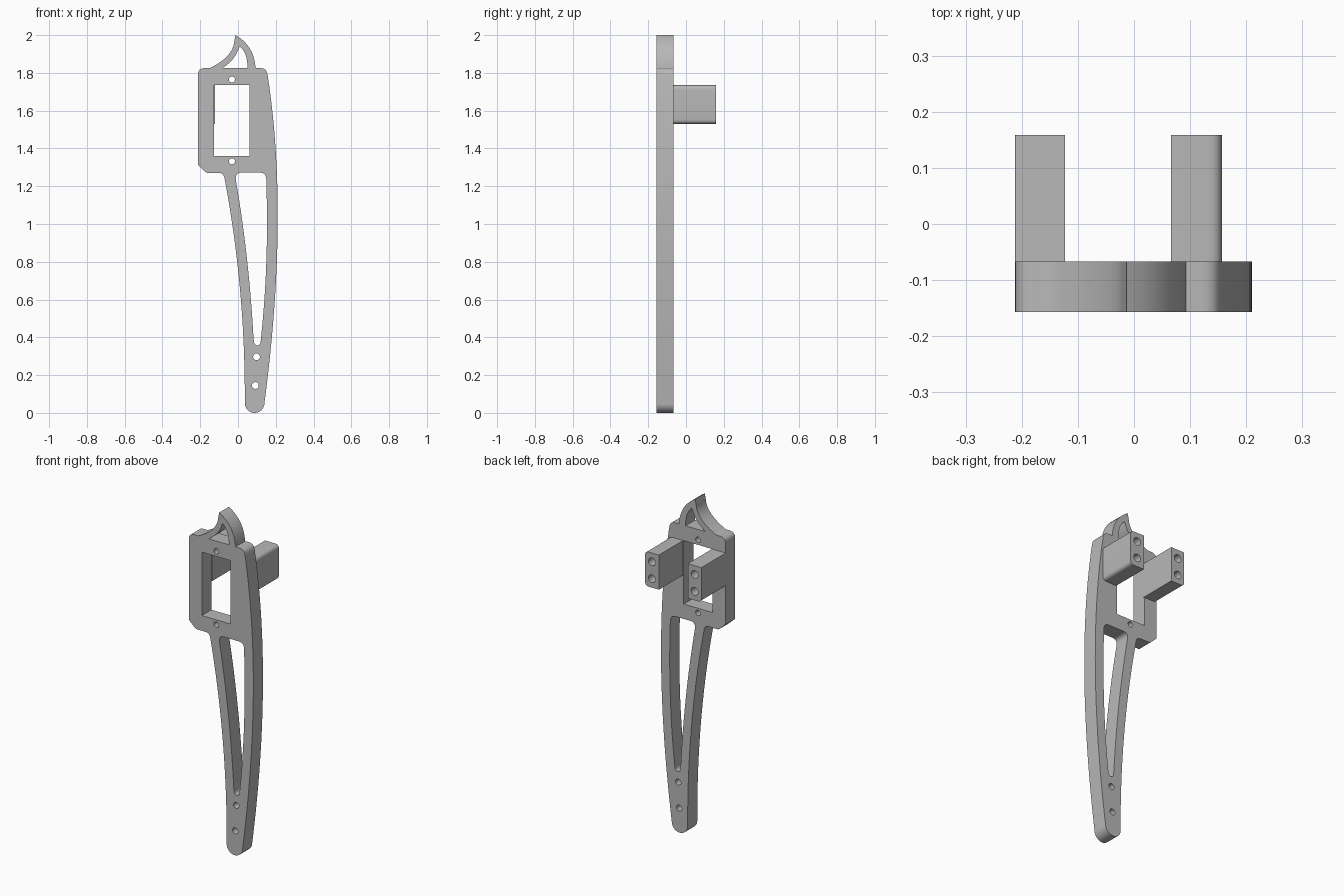
import bpy
import math
from mathutils import Vector

cube = bpy.data.objects.get("Cube")
if cube:
    bpy.data.objects.remove(cube, do_unlink=True)

grey = bpy.data.materials.new("plain grey")
grey.use_nodes = True
grey.diffuse_color = (0.48, 0.48, 0.48, 1)
grey.node_tree.nodes["Principled BSDF"].inputs["Base Color"].default_value = grey.diffuse_color

FRONT, PLATE_BACK, POST_BACK = -0.157, -0.067, 0.159


def bow(start, middle, end, steps=16):
    """Gentle curve from start to end that passes through middle."""
    a, m, b = Vector(start), Vector(middle), Vector(end)
    c = 2 * m - (a + b) / 2
    ts = [i / steps for i in range(steps + 1)]
    return [tuple(a * (1 - t) ** 2 + c * 2 * t * (1 - t) + b * t * t) for t in ts]


def arc(x, z, r, start=0, end=360, steps=24):
    angles = [math.radians(start + (end - start) * i / steps) for i in range(steps + 1)]
    pts = [(x + r * math.cos(a), z + r * math.sin(a)) for a in angles]
    return pts[:-1] if abs(end - start) == 360 else pts


def rounded(points, steps=6):
    """Round every corner that carries a radius as its third number."""
    out = []
    for i, p in enumerate(points):
        if len(p) == 2:
            out.append(p)
            continue
        corner, r = Vector(p[:2]), p[2]
        before = Vector(points[i - 1][:2]) - corner
        after = Vector(points[(i + 1) % len(points)][:2]) - corner
        a, b = corner + before.normalized() * r, corner + after.normalized() * r
        for k in range(steps + 1):
            t = k / steps
            out.append(tuple(a * (1 - t) ** 2 + corner * 2 * t * (1 - t) + b * t * t))
    return out


def slab(name, loops, y0, y1):
    """Extrude an outline with holes from y0 to y1."""
    data = bpy.data.curves.new(name, "CURVE")
    data.dimensions = "2D"
    data.fill_mode = "BOTH"
    data.extrude = (y1 - y0) / 2
    for loop in loops:
        spline = data.splines.new("POLY")
        spline.points.add(len(loop) - 1)
        for point, (x, z) in zip(spline.points, loop):
            point.co = (x, z, 0, 1)
        spline.use_cyclic_u = True
    obj = bpy.data.objects.new(name, data)
    bpy.context.collection.objects.link(obj)
    obj.location.y = (y0 + y1) / 2
    obj.rotation_euler.x = math.pi / 2
    bpy.ops.object.select_all(action="DESELECT")
    obj.select_set(True)
    bpy.context.view_layer.objects.active = obj
    bpy.ops.object.convert(target="MESH")
    obj = bpy.context.view_layer.objects.active
    bpy.ops.object.transform_apply(location=True, rotation=True, scale=True)
    # Weld the caps to the walls
    bpy.ops.object.mode_set(mode="EDIT")
    bpy.ops.mesh.select_all(action="SELECT")
    bpy.ops.mesh.remove_doubles(threshold=0.0001)
    bpy.ops.mesh.normals_make_consistent(inside=False)
    bpy.ops.object.mode_set(mode="OBJECT")
    obj.data.materials.clear()
    obj.data.materials.append(grey)
    return obj


# Plate outline, clockwise from the fin tip
outline = rounded(
    bow((-0.013, 2.0), (0.063, 1.928), (0.093, 1.825))
    + [(0.15, 1.825, 0.03)]
    + bow((0.158, 1.78), (0.21, 0.98), (0.14, 0.052), 28)
    + arc(0.088, 0.052, 0.052, 0, -180)[1:-1]
    + bow((0.036, 0.052), (0.011, 0.65), (-0.07, 1.235), 24)
    + [(-0.077, 1.27, 0.025), (-0.167, 1.27, 0.01), (-0.212, 1.312, 0.01),
       (-0.212, 1.825, 0.035)]
    + bow((-0.15, 1.825), (-0.056, 1.89), (-0.02, 1.965))
)

# Openings in the plate
fin_opening = (bow((-0.082, 1.826), (-0.025, 1.876), (0.008, 1.94))
               + bow((0.012, 1.938), (0.041, 1.892), (0.05, 1.826)))
window = [(-0.127, 1.36), (0.062, 1.36), (0.062, 1.735), (-0.127, 1.735)]
leg_opening = rounded(
    bow((0.082, 0.40), (0.047, 0.82), (-0.01, 1.225))
    + [(-0.016, 1.272, 0.035), (0.149, 1.272, 0.035)]
    + bow((0.15, 1.22), (0.15, 0.80), (0.122, 0.40))
    + [(0.118, 0.357, 0.02), (0.086, 0.357, 0.02)]
)
bolt_holes = [arc(x, z, r) for x, z, r in (
    (-0.032, 1.765, 0.016), (-0.032, 1.332, 0.016),
    (0.098, 0.297, 0.018), (0.092, 0.145, 0.018))]
plate = slab("lever_plate", [outline, fin_opening, window, leg_opening] + bolt_holes,
             FRONT, PLATE_BACK)


def post(name, inner, outer, top_radius):
    """Mounting post with two blind screw holes in its rear end."""
    profile = rounded([(inner, 1.53), (outer, 1.53, 0.025),
                       (outer, 1.735, top_radius), (inner, 1.735)])
    obj = slab(name, [profile], PLATE_BACK, POST_BACK)
    for z in (1.583, 1.683):
        cutter = slab("screw_hole_cutter", [arc((inner + outer) / 2, z, 0.023)],
                      0.03, POST_BACK + 0.05)
        cutter.hide_render = True
        cut = obj.modifiers.new("screw_hole", "BOOLEAN")
        cut.operation = "DIFFERENCE"
        cut.solver = "EXACT"
        cut.object = cutter
        bpy.context.view_layer.objects.active = obj
        bpy.ops.object.modifier_apply(modifier=cut.name)
        bpy.data.objects.remove(cutter, do_unlink=True)
    return obj


parts = [plate,
         post("left_post", 0.066, 0.157, 0.025),
         post("right_post", -0.123, -0.212, 0.004)]

# Smooth the curved walls and keep the edges crisp
for part in parts:
    bpy.ops.object.select_all(action="DESELECT")
    part.select_set(True)
    bpy.context.view_layer.objects.active = part
    bpy.ops.object.shade_smooth_by_angle(angle=math.radians(30))
